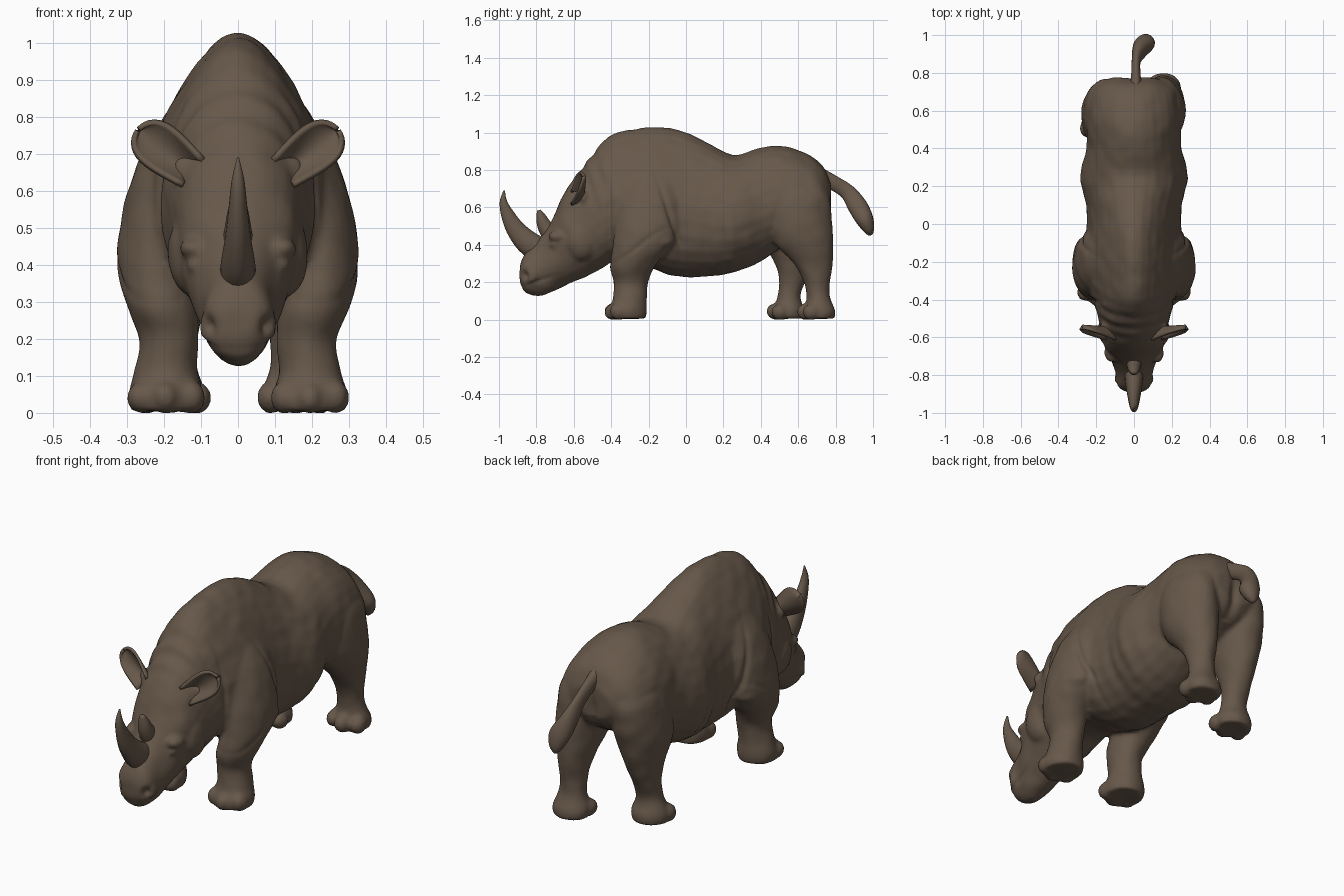
import bpy, bmesh, math
from mathutils import Vector, Matrix, noise

cube = bpy.data.objects.get("Cube")
if cube:
    bpy.data.objects.remove(cube)

hide = bpy.data.materials.new("brown hide")
hide.use_nodes = True
hide.diffuse_color = (0.135, 0.097, 0.068, 1)
hide.node_tree.nodes["Principled BSDF"].inputs["Base Color"].default_value = hide.diffuse_color

X, Y, Z = Vector((1, 0, 0)), Vector((0, 1, 0)), Vector((0, 0, 1))


def resample(rows, steps=4):
    """Catmull-Rom interpolation of every column."""
    out = []
    for i in range(len(rows) - 1):
        a, b, c, d = (rows[max(0, min(len(rows) - 1, i + k))] for k in (-1, 0, 1, 2))
        for s in range(steps):
            t = s / steps
            out.append([q + t / 2 * (r - p + t * (2 * p - 5 * q + 4 * r - u + t * (3 * (q - r) + u - p)))
                        for p, q, r, u in zip(a, b, c, d)])
    return out + [list(rows[-1])]


def loft(bm, rows, side=None, sides=28):
    """Closed skin through rings of (x, y, z, half width, half depth, egg)."""
    rows = resample([tuple(r) + (0,) * (6 - len(r)) for r in rows])
    centres = [Vector(r[:3]) for r in rows]
    rings = []
    for i, (c, r) in enumerate(zip(centres, rows)):
        tangent = centres[min(i + 1, len(rows) - 1)] - centres[max(i - 1, 0)]
        up = side or tangent.cross(X).normalized()
        ring = []
        for k in range(sides):
            a = math.tau * k / sides
            wide = r[3] * math.cos(a) * (1 - r[5] * math.sin(a))
            ring.append(bm.verts.new(c + X * wide + up * r[4] * math.sin(a)))
        rings.append(ring)
    for lo, hi in zip(rings, rings[1:]):
        for k in range(sides):
            n = (k + 1) % sides
            bm.faces.new((lo[k], lo[n], hi[n], hi[k]))
    bm.faces.new(rings[0])
    bm.faces.new(rings[-1])


def blob(bm, centre, radii):
    bmesh.ops.create_uvsphere(bm, u_segments=20, v_segments=12, radius=1,
                              matrix=Matrix.Translation(centre) @ Matrix.Diagonal((*radii, 1)))


def finish(bm, name):
    bmesh.ops.recalc_face_normals(bm, faces=bm.faces)
    mesh = bpy.data.meshes.new(name)
    bm.to_mesh(mesh)
    bm.free()
    mesh.materials.append(hide)
    mesh.shade_smooth()
    obj = bpy.data.objects.new(name, mesh)
    bpy.context.collection.objects.link(obj)
    return obj


# Head, neck and trunk: (y, top, bottom, half width, egg)
trunk = [
    (-.888, .29, .20, .05, 0), (-.86, .36, .145, .088, 0), (-.78, .44, .125, .10, 0),
    (-.71, .55, .15, .125, 0), (-.65, .68, .18, .155, -.05), (-.54, .83, .225, .18, .05),
    (-.45, .945, .275, .20, .2), (-.39, .993, .31, .215, .3), (-.30, 1.015, .31, .24, .37),
    (-.18, 1.028, .27, .255, .37), (-.05, 1.018, .23, .243, .3), (.10, .955, .23, .25, .2),
    (.25, .88, .25, .285, .1), (.40, .92, .31, .25, .1), (.52, .928, .39, .25, .1),
    (.65, .885, .46, .235, .1), (.73, .82, .51, .20, .1), (.775, .73, .57, .11, 0)]
bm = bmesh.new()
loft(bm, [(0, y, (t + b) / 2, w, (t - b) / 2, e) for y, t, b, w, e in trunk], side=Z)

# Legs: (x, y, z, half width, half depth), from sole to shoulder or hip
front_leg = [
    (.195, -.315, .005, .095, .10), (.195, -.315, .05, .102, .105), (.195, -.30, .11, .085, .09),
    (.185, -.295, .20, .08, .092), (.205, -.285, .29, .097, .122), (.225, -.225, .41, .103, .165),
    (.20, -.20, .55, .11, .18), (.165, -.19, .70, .095, .16), (.11, -.18, .85, .05, .08)]
hind_leg = [
    (.155, .715, .005, .088, .08), (.155, .715, .05, .095, .085), (.155, .708, .12, .07, .062),
    (.155, .70, .20, .067, .07), (.155, .68, .30, .082, .105), (.155, .625, .42, .112, .162),
    (.15, .60, .55, .122, .178), (.14, .59, .68, .108, .17), (.10, .57, .80, .06, .09)]


def add_leg(rows, sx, stride, splay):
    """Mirror a leg and swing its foot forward and out, fading toward the hip."""
    swung = []
    for x, y, z, w, d in rows:
        fade = max(0, 1 - max(0, z - .1) / .5)
        swung.append((sx * (x + splay * fade), y - stride * fade, z, w, d))
    loft(bm, swung, side=Y)
    x, y = swung[1][:2]
    for k in (-1, 0, 1):
        blob(bm, (x + k * .068, y - .075 + abs(k) * .03, .042), (.038, .047, .044))


for sx in (1, -1):
    add_leg(front_leg, sx, 0, 0)
    add_leg(hind_leg, sx, 0 if sx > 0 else .165, 0 if sx > 0 else .025)
    # Brow, eye, nostril rim, cheek, elbow, ear root and hock masses
    blob(bm, (sx * .118, -.68, .445), (.04, .055, .03))
    blob(bm, (sx * .115, -.70, .40), (.025, .03, .02))
    blob(bm, (sx * .068, -.825, .235), (.037, .045, .05))
    blob(bm, (sx * .115, -.56, .43), (.075, .10, .12))
    blob(bm, (sx * .255, -.20, .42), (.07, .14, .06))
    blob(bm, (sx * .13, -.545, .65), (.05, .03, .05))
    blob(bm, (sx * .16, .70 if sx > 0 else .61, .365), (.06, .082, .05))

# Fuse the masses into one skin
body = finish(bm, "body")
fuse = body.modifiers.new("fuse", 'REMESH')
fuse.mode = 'VOXEL'
fuse.voxel_size = .011
soften = body.modifiers.new("soften", 'SMOOTH')
soften.factor = .5
soften.iterations = 4
bpy.context.view_layer.update()
skin = bpy.data.meshes.new_from_object(body.evaluated_get(bpy.context.evaluated_depsgraph_get()))
body.modifiers.clear()
body.data = skin


def bump(value, centre, width):
    return math.exp(-((value - centre) / width) ** 2)


# Skin folds, rump cleft, mouth line, nostrils and lumpy hide
moves = []
for v in skin.vertices:
    x, y, z = v.co
    push = .004 * math.sin(75 * (y + .35 * z)) * bump(y, -.5, .1) * bump(z, .78, .15)
    push += .003 * math.sin(70 * y + 8 * z) * bump(y, .17, .17) * bump(z, .4, .15)
    push -= .010 * bump(y, -.41, .012) * bump(z, .57, .17)
    push -= .014 * bump(y, -.03 - .35 * max(0, z - .4), .014) * bump(z, .53, .17)
    push -= .02 * bump(x, 0, .025) * bump(z, .6, .1) * (y > .7)
    push -= .007 * bump(z, .18 + .35 * (y + .86), .01) * bump(y, -.79, .07)
    push -= .007 * bump(z, .395 + .1 * math.sin(8 * y + 2), .014) * bump(y, -.25, .12) * (abs(x) > .15)
    nostril = (Vector((abs(x), y, z)) - Vector((.08, -.86, .235))).length
    push -= .025 * bump(nostril, 0, .025)
    push += .004 * noise.noise(v.co * 13)
    moves.append(v.co + v.normal * push)
for v, co in zip(skin.vertices, moves):
    co.z = max(co.z, 0)
    v.co = co
skin.shade_smooth()

# Horns and tail: (x, y, z, half width, half depth)
tubes = {
    "front_horn": [(0, -.74, .36, .05, .06), (0, -.83, .40, .047, .066), (0, -.905, .475, .035, .052),
                   (0, -.953, .56, .025, .036), (0, -.976, .63, .017, .02), (0, -.972, .69, .003, .004)],
    "rear_horn": [(0, -.71, .44, .045, .055), (0, -.755, .50, .036, .04),
                  (0, -.775, .55, .027, .026), (0, -.787, .585, .014, .01)],
    "tail": [(.01, .70, .77, .035, .05), (.01, .79, .73, .025, .04), (.012, .865, .68, .024, .042),
             (.03, .915, .61, .04, .052), (.055, .953, .54, .055, .048), (.062, .978, .48, .035, .03),
             (.06, .985, .45, .008, .01)]}
for name, rows in tubes.items():
    bm = bmesh.new()
    loft(bm, rows, sides=20)
    finish(bm, name)

# Cupped ears, broad and round at the tip, opening to the front
for name, sx in (("left_ear", 1), ("right_ear", -1)):
    bm = bmesh.new()
    along, across = Vector((.148, .01, .115)), Vector((.62, 0, -.78))
    n = 14
    grid = []
    for i in range(n + 1):
        u = math.sin(math.pi / 2 * i / n)
        w = (.045 + .035 * u) * math.sqrt(1.002 - u ** 4)
        row = []
        for j in range(n + 1):
            s = 2 * j / n - 1
            p = Vector((.122, -.55, .65)) + along * u + across * w * s
            p.y -= .065 * s * s * (1 - .7 * u)
            p.x *= sx
            row.append(bm.verts.new(p))
        grid.append(row)
    for a, b in zip(grid, grid[1:]):
        for j in range(n):
            bm.faces.new((a[j], a[j + 1], b[j + 1], b[j]))
    ear = finish(bm, name)
    rim = ear.modifiers.new("thickness", 'SOLIDIFY')
    rim.thickness = .014
    rim.offset = 0
